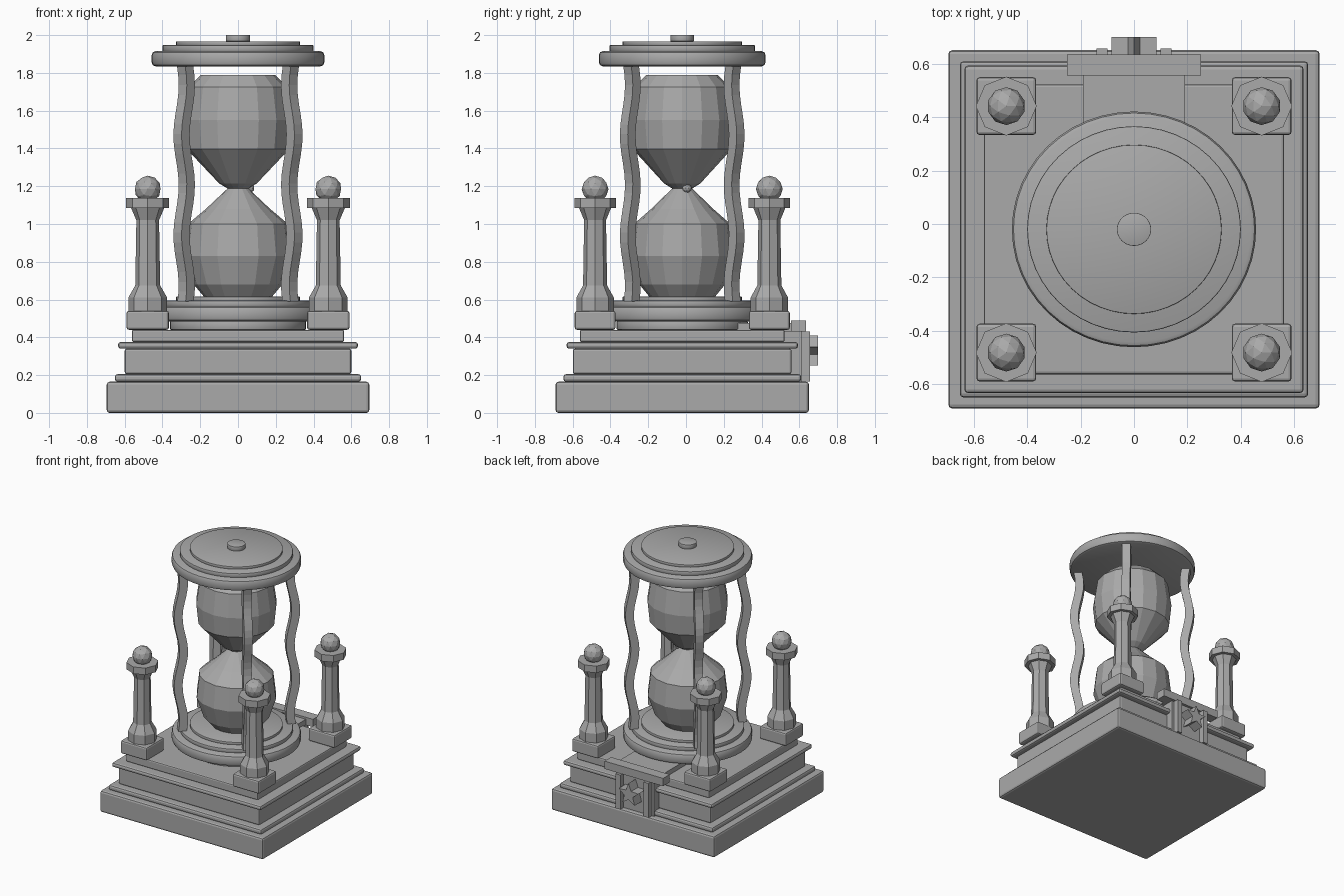
import bpy, bmesh
from math import sin, cos, pi, radians

if "Cube" in bpy.data.objects:
    bpy.data.objects.remove(bpy.data.objects["Cube"])

SQUASH = 0.965      # depth is slightly shorter than width
CY = -0.02          # centre of the main body in depth

stone = bpy.data.materials.new("grey stone")
stone.use_nodes = True
GREY = (0.4, 0.4, 0.4, 1)
stone.diffuse_color = GREY
stone.node_tree.nodes["Principled BSDF"].inputs["Base Color"].default_value = GREY


def finish(name, bm, smooth=False):
    bmesh.ops.recalc_face_normals(bm, faces=bm.faces)
    mesh = bpy.data.meshes.new(name)
    bm.to_mesh(mesh)
    bm.free()
    mesh.materials.append(stone)
    obj = bpy.data.objects.new(name, mesh)
    bpy.context.collection.objects.link(obj)
    if smooth:
        bpy.ops.object.select_all(action='DESELECT')
        obj.select_set(True)
        bpy.context.view_layer.objects.active = obj
        bpy.ops.object.shade_smooth_by_angle(angle=radians(30))
    return obj


def box(name, x, y, z, bevel=0.0):
    """Box from (min, max) ranges, with optional rounded edges."""
    bm = bmesh.new()
    bmesh.ops.create_cube(bm, size=1)
    for v in bm.verts:
        v.co = [sum(r) / 2 + c * (r[1] - r[0]) for r, c in zip((x, y, z), v.co)]
    if bevel:
        bmesh.ops.bevel(bm, geom=bm.edges[:], offset=bevel, segments=2,
                        profile=0.5, affect='EDGES')
    return finish(name, bm)


def skin_rings(name, rings, smooth=False):
    """Join a stack of equal rings of points into a closed solid."""
    bm = bmesh.new()
    loops = [[bm.verts.new(p) for p in ring] for ring in rings]
    n = len(loops[0])
    for a, b in zip(loops, loops[1:]):
        for i in range(n):
            j = (i + 1) % n
            bm.faces.new((a[i], a[j], b[j], b[i]))
    bm.faces.new(loops[0])
    bm.faces.new(loops[-1])
    return finish(name, bm, smooth)


def ring(r, z, n, cx=0, cy=CY):
    return [(cx + r * cos(2 * pi * i / n), cy + r * SQUASH * sin(2 * pi * i / n), z)
            for i in range(n)]


def lathe(name, profile, n, cx=0, cy=CY, smooth=False):
    return skin_rings(name, [ring(r, z, n, cx, cy) for r, z in profile], smooth)


def disc(name, r, z0, z1, bevel=0.005):
    b = bevel
    lathe(name, [(r - b, z0), (r - b * .3, z0 + b * .3), (r, z0 + b), (r, z1 - b),
                 (r - b * .3, z1 - b * .3), (r - b, z1)], 48, smooth=True)


# Stepped square base
for name, half, z, bevel in (
        ("plinth", 0.695, (0.0, 0.165), 0.015),
        ("lower_ledge", 0.652, (0.165, 0.205), 0.014),
        ("middle_block", 0.60, (0.205, 0.34), 0.012),
        ("upper_ledge", 0.635, (0.34, 0.375), 0.014),
        ("top_block", 0.562, (0.375, 0.44), 0.01)):
    box(name, (-half, half), (CY - half * SQUASH, CY + half * SQUASH), z, bevel)

# Discs below and above the glass
disc("bottom_plate", 0.457, 0.485, 0.565, 0.02)
disc("bottom_step", 0.40, 0.565, 0.595)
disc("bottom_inner_step", 0.328, 0.595, 0.615, 0.003)
disc("bottom_foot", 0.36, 0.44, 0.485)
disc("top_plate", 0.457, 1.835, 1.915, 0.02)
disc("top_step", 0.40, 1.915, 1.947)
disc("top_inner_step", 0.328, 1.947, 1.967, 0.003)
disc("top_knob", 0.064, 1.967, 2.0, 0.002)

# Glass bulbs
lathe("lower_bulb", [(0.18, 0.615), (0.235, 0.68), (0.285, 0.83), (0.265, 1.0),
                     (0.17, 1.08), (0.055, 1.188)], 16)
lathe("upper_bulb", [(0.055, 1.188), (0.10, 1.215), (0.272, 1.397), (0.288, 1.55),
                     (0.262, 1.725), (0.195, 1.79)], 16)


def ball(name, r, x, y, z):
    bm = bmesh.new()
    bmesh.ops.create_icosphere(bm, subdivisions=2, radius=r)
    bmesh.ops.translate(bm, vec=(x, y, z), verts=bm.verts)
    finish(name, bm)


ball("neck_bead", 0.025, 0.062, 0.005, 1.19)

# Wavy rods around the glass
STEPS = 24
for sx in (-1, 1):
    for sy in (-1, 1):
        rings = []
        for i in range(STEPS + 1):
            z = 0.59 + 1.25 * i / STEPS
            d = 0.285 + 0.014 * cos(2 * pi * (z - 0.94) / 0.53)
            rings.append(ring(0.043, z, 4, sx * d, CY + sy * d * SQUASH))
        skin_rings("wavy_rod", rings)

# Corner posts
for sx in (-1, 1):
    for sy in (-1, 1):
        x, y = sx * 0.478, CY + sy * 0.478 * SQUASH
        h = 0.112
        box("post_base", (x - h, x + h), (y - h * SQUASH, y + h * SQUASH),
            (0.44, 0.54), 0.012)
        lathe("post_shaft", [(0.103, 0.54), (0.103, 0.61), (0.066, 0.675),
                             (0.06, 1.02), (0.09, 1.09)], 8, x, y)
        lathe("post_cap", [(0.114, 1.085), (0.114, 1.137)], 8, x, y)
        ball("post_ball", 0.071, x, y, 1.185)

# Walkway and doorway at the back
box("walkway", (-0.19, 0.19), (0.115, 0.56), (0.43, 0.475))
box("door_lintel", (-0.25, 0.25), (0.555, 0.635), (0.43, 0.49))
box("door_panel", (-0.16, 0.16), (0.50, 0.615), (0.165, 0.43))
for s in (-1, 1):
    x0, x1 = sorted((s * 0.10, s * 0.14))
    box("door_pilaster", (x0, x1), (0.55, 0.657), (0.165, 0.43))

# Five-pointed star on the door
outline = []
for i in range(10):
    r = 0.038 if i % 2 else 0.088
    outline.append((r * sin(pi * i / 5), 0.322 + r * cos(pi * i / 5)))
skin_rings("door_star", [[(x, y, z) for x, z in outline] for y in (0.612, 0.70)])
